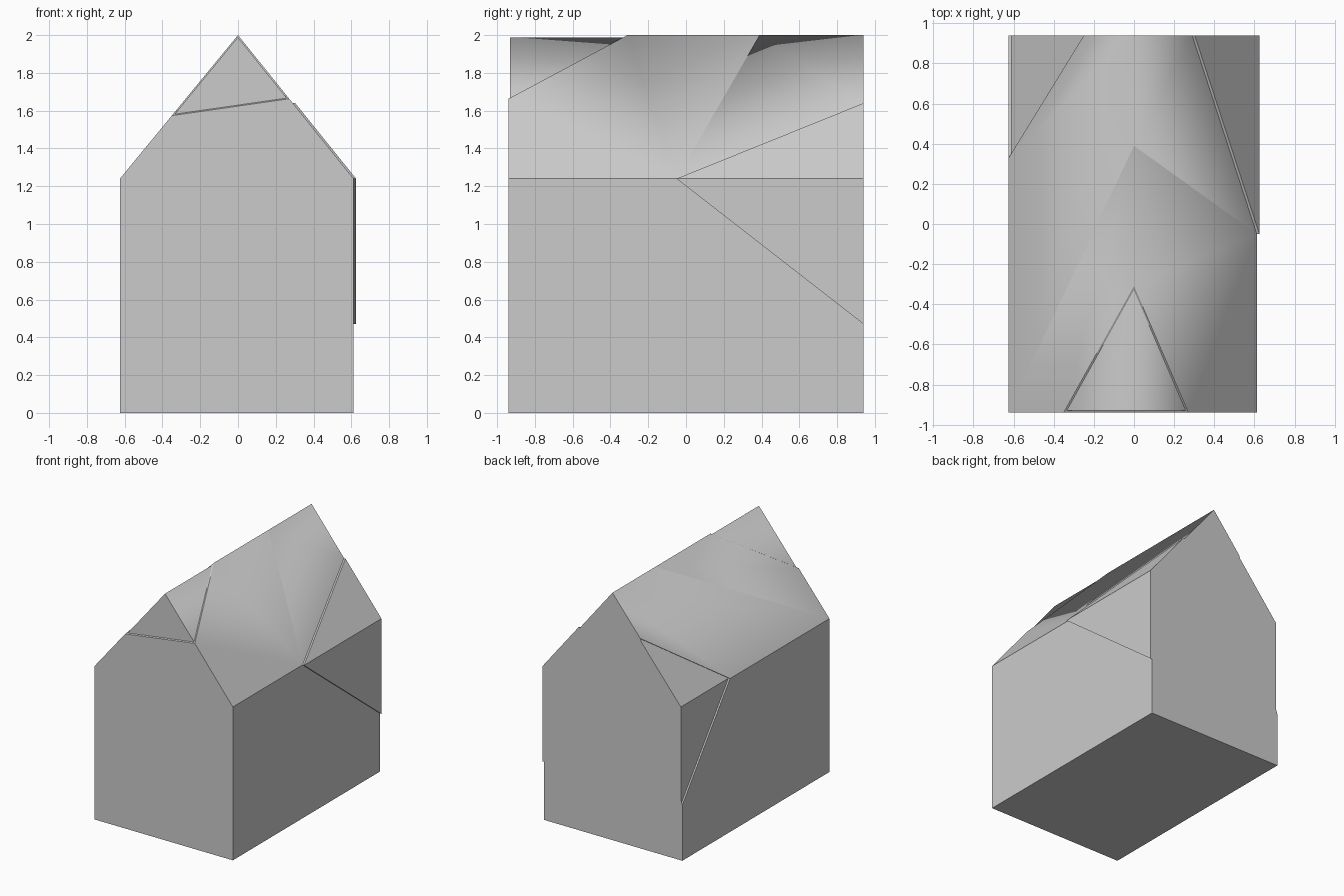
import bpy, bmesh
from mathutils import Vector, Matrix

if "Cube" in bpy.data.objects:
    bpy.data.objects.remove(bpy.data.objects["Cube"])

XL, XR, Y, EAVE, TOP = -0.625, 0.612, 0.94, 1.24, 2.0

def roof_z(x):
    return TOP - (TOP - EAVE) * (x / XR if x > 0 else x / XL)

def cut(bm, pts):
    """Split the shell along the plane through three points; return the plane."""
    a, b, c = (Vector(p) for p in pts)
    n = (b - a).cross(c - a).normalized()
    bmesh.ops.bisect_plane(bm, geom=bm.verts[:] + bm.edges[:] + bm.faces[:],
                           dist=1e-5, plane_co=a, plane_no=n)
    return a, n

def shifted_corner(bm, pts, corner, matrix):
    """Cut off a corner of the shell and move its skin to form a small step."""
    a, n = cut(bm, pts)
    if (Vector(corner) - a).dot(n) < 0:
        n = -n
    faces = [f for f in bm.faces if (f.calc_center_median() - a).dot(n) > 1e-4]
    res = bmesh.ops.extrude_face_region(bm, geom=faces)
    left = [f for f in faces if f.is_valid]
    if left:
        bmesh.ops.delete(bm, geom=left, context='FACES')
    for v in [g for g in res['geom'] if isinstance(g, bmesh.types.BMVert)]:
        v.co = matrix @ v.co

# gabled block: pentagon profile extruded along y
bm = bmesh.new()
profile = [(XL, 0), (XR, 0), (XR, EAVE), (0, TOP), (XL, EAVE)]
face = bm.faces.new([bm.verts.new((x, -Y, z)) for x, z in profile])
ext = bmesh.ops.extrude_face_region(bm, geom=[face], use_keep_orig=True)
bmesh.ops.translate(bm, vec=(0, 2 * Y, 0),
                    verts=[g for g in ext['geom'] if isinstance(g, bmesh.types.BMVert)])
bmesh.ops.recalc_face_normals(bm, faces=bm.faces[:])

# seam across the roof
cut(bm, [(-0.6, -0.88, roof_z(-0.6)), (0, 0.39, TOP), (XR, -0.05, EAVE)])

# recessed tip at the front of the ridge
tip = [(0, -0.31, TOP), (-0.34, -Y, 1.575), (0.285, -Y, 1.665)]
centre = sum((Vector(p) for p in tip), Vector()) / 3
shrink = Matrix.Translation(centre) @ Matrix.Scale(0.955, 4) @ Matrix.Translation(-centre)
shifted_corner(bm, tip, (0, -Y, TOP), shrink)

# back corners, both nudged towards +x
nudge = Matrix.Translation((0.013, 0, 0))
shifted_corner(bm, [(XR, -0.05, EAVE), (XR, Y, 0.47), (0.29, Y, roof_z(0.29))],
               (XR, Y, EAVE), nudge)
shifted_corner(bm, [(XL, 0.33, EAVE), (XL, Y, 0.45), (-0.25, Y, roof_z(-0.25))],
               (XL, Y, EAVE), nudge)

# smooth only across the ridge, crisp everywhere else
bm.normal_update()
for f in bm.faces:
    f.smooth = True
for e in bm.edges:
    a, b = (v.co for v in e.verts)
    on_ridge = max(abs(a.x), abs(b.x)) < 0.02 and min(a.z, b.z) > 1.9 and abs(a.z - b.z) < 0.005
    e.smooth = on_ridge and all(f.normal.z > 0.3 for f in e.link_faces)

mesh = bpy.data.meshes.new("gabled_house_block")
bm.to_mesh(mesh)
bm.free()
bpy.context.collection.objects.link(bpy.data.objects.new("gabled_house_block", mesh))
